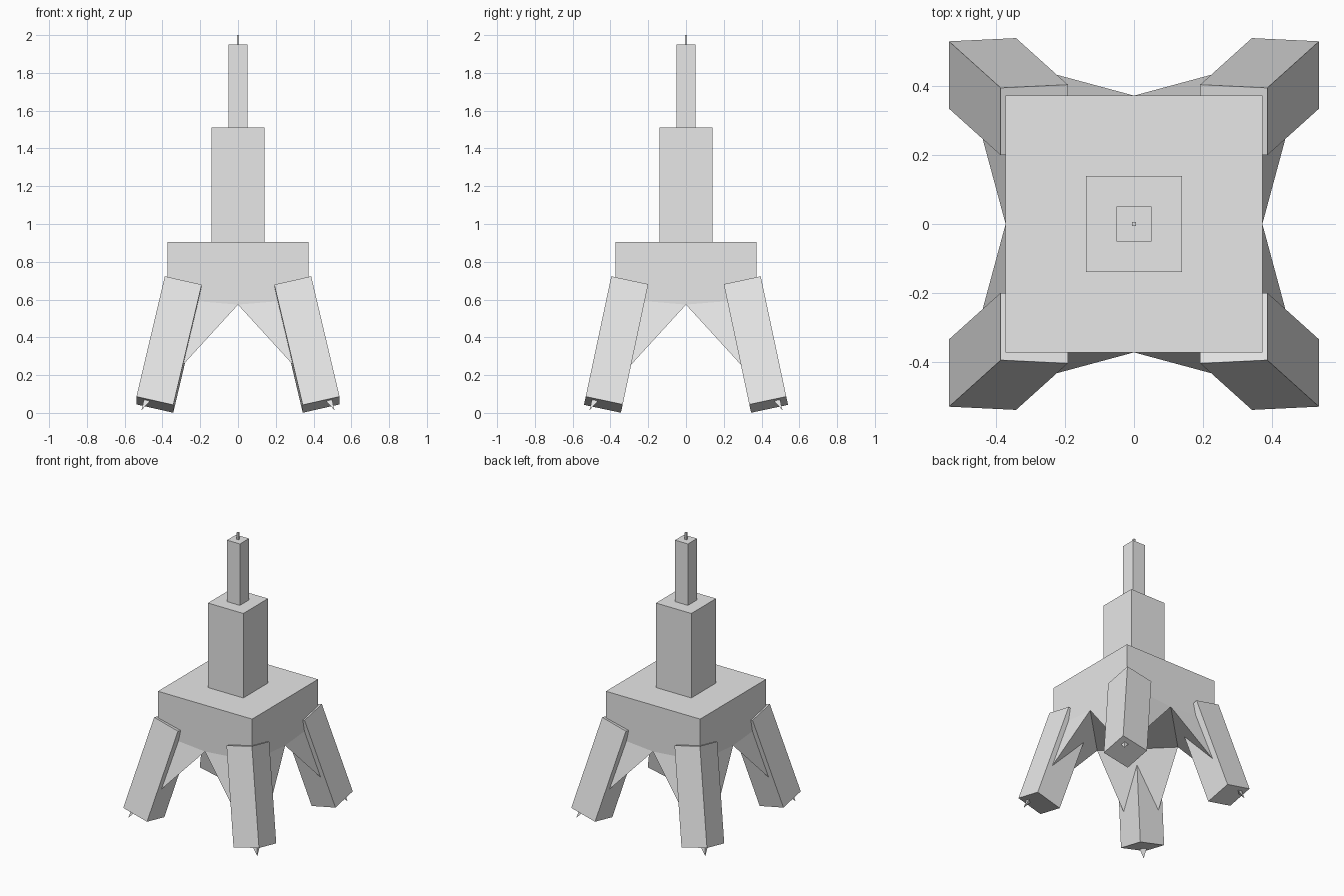
import bpy, bmesh
from math import radians
from mathutils import Matrix, Vector

if "Cube" in bpy.data.objects:
    bpy.data.objects.remove(bpy.data.objects["Cube"], do_unlink=True)

grey = bpy.data.materials.new("plain_grey")
grey.use_nodes = True
grey.diffuse_color = (0.8, 0.8, 0.8, 1)
grey.node_tree.nodes["Principled BSDF"].inputs["Base Color"].default_value = (0.8, 0.8, 0.8, 1)


def finish(bm, name):
    bmesh.ops.recalc_face_normals(bm, faces=bm.faces)
    mesh = bpy.data.meshes.new(name)
    bm.to_mesh(mesh)
    bm.free()
    mesh.materials.append(grey)
    obj = bpy.data.objects.new(name, mesh)
    bpy.context.collection.objects.link(obj)
    return obj


def box(name, size, matrix):
    bm = bmesh.new()
    bmesh.ops.create_cube(bm, size=1, matrix=matrix @ Matrix.Diagonal((*size, 1)))
    return finish(bm, name)


def tier(name, half, low, high):
    return box(name, (2 * half, 2 * half, high - low),
               Matrix.Translation((0, 0, (low + high) / 2)))


# Platform whose underside runs out into four long corner spikes
HALF = 0.373
bm = bmesh.new()
top, corner, middle, tip = [], [], [], []
for i in range(4):
    turn = Matrix.Rotation(radians(90 * i), 3, 'Z')
    for ring, point in ((top, (HALF, HALF, 0.905)),
                        (corner, (HALF, HALF, 0.605)),
                        (middle, (0, HALF, 0.573)),
                        (tip, (0.511, 0.511, 0.014))):
        ring.append(bm.verts.new(turn @ Vector(point)))
bm.faces.new(top)
bm.faces.new(middle)
for i in range(4):
    j = (i + 1) % 4
    bm.faces.new((top[i], top[j], corner[j], middle[i], corner[i]))
    bm.faces.new((corner[i], middle[i], tip[i]))
    bm.faces.new((corner[j], middle[i], tip[j]))
    bm.faces.new((middle[i], middle[j], tip[j]))
finish(bm, "platform")

# Stacked tower
tier("tower_middle", 0.14, 0.9, 1.51)
tier("tower_upper", 0.051, 1.5, 1.95)
tier("antenna", 0.006, 1.94, 2.0)

# Splayed legs, mirrored to all four corners
tilt = Matrix.Rotation(radians(12), 4, 'X') @ Matrix.Rotation(radians(-13), 4, 'Y')
place = Matrix.Translation((0.365, 0.37, 0.362)) @ tilt
for x, side in ((1, "left"), (-1, "right")):
    for y, end in ((-1, "front"), (1, "back")):
        box(f"{end}_{side}_leg", (0.2, 0.2, 0.668),
            Matrix.Diagonal((x, y, 1, 1)) @ place)
